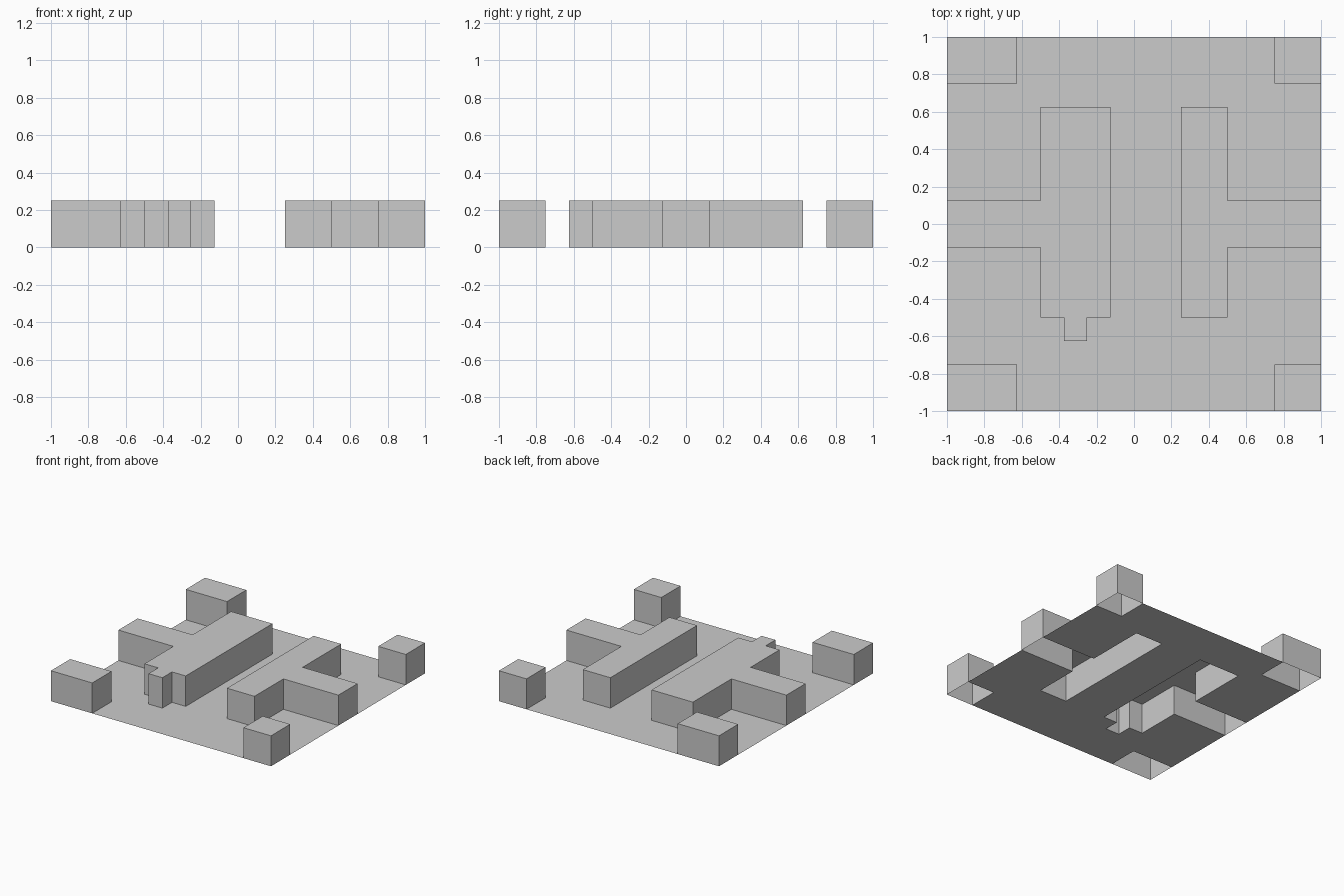
import bpy

if "Cube" in bpy.data.objects:
    bpy.data.objects.remove(bpy.data.objects["Cube"])

HEIGHT = 0.25


def add_mesh(name, verts, faces):
    mesh = bpy.data.meshes.new(name)
    mesh.from_pydata(verts, [], faces)
    mesh.update()
    obj = bpy.data.objects.new(name, mesh)
    bpy.context.collection.objects.link(obj)
    return obj


def raised_block(name, outline):
    """Walls and top over a counter-clockwise outline, open underneath."""
    n = len(outline)
    verts = [(x, y, z) for z in (0, HEIGHT) for x, y in outline]
    walls = [(i, (i + 1) % n, (i + 1) % n + n, i + n) for i in range(n)]
    return add_mesh(name, verts, walls + [tuple(range(n, 2 * n))])


# Outlines of the two T-shaped blocks that reach the side edges
left_t = [(-1, -.125), (-.5, -.125), (-.5, -.5), (-.375, -.5),
          (-.375, -.625), (-.25, -.625), (-.25, -.5), (-.125, -.5),
          (-.125, .625), (-.5, .625), (-.5, .125), (-1, .125)]
right_t = [(1, .125), (.5, .125), (.5, .625), (.25, .625),
           (.25, -.5), (.5, -.5), (.5, -.125), (1, -.125)]
raised_block("left_t_block", left_t)
raised_block("right_t_block", right_t)

# Corner blocks: wider on the left than on the right
for side, x0, x1 in (("left", -1, -.625), ("right", .75, 1)):
    for end, y0, y1 in (("front", -1, -.75), ("back", .75, 1)):
        raised_block(f"{end}_{side}_corner_block",
                     [(x0, y0), (x1, y0), (x1, y1), (x0, y1)])

# Thin floor sheet, cut away beneath every raised block
floor = [(-1, -.75), (-.625, -.75), (-.625, -1),
         (.75, -1), (.75, -.75), (1, -.75)]
floor += right_t[::-1]
floor += [(1, .75), (.75, .75), (.75, 1),
          (-.625, 1), (-.625, .75), (-1, .75)]
floor += left_t[::-1]
add_mesh("floor", [(x, y, 0) for x, y in floor], [tuple(range(len(floor)))])
